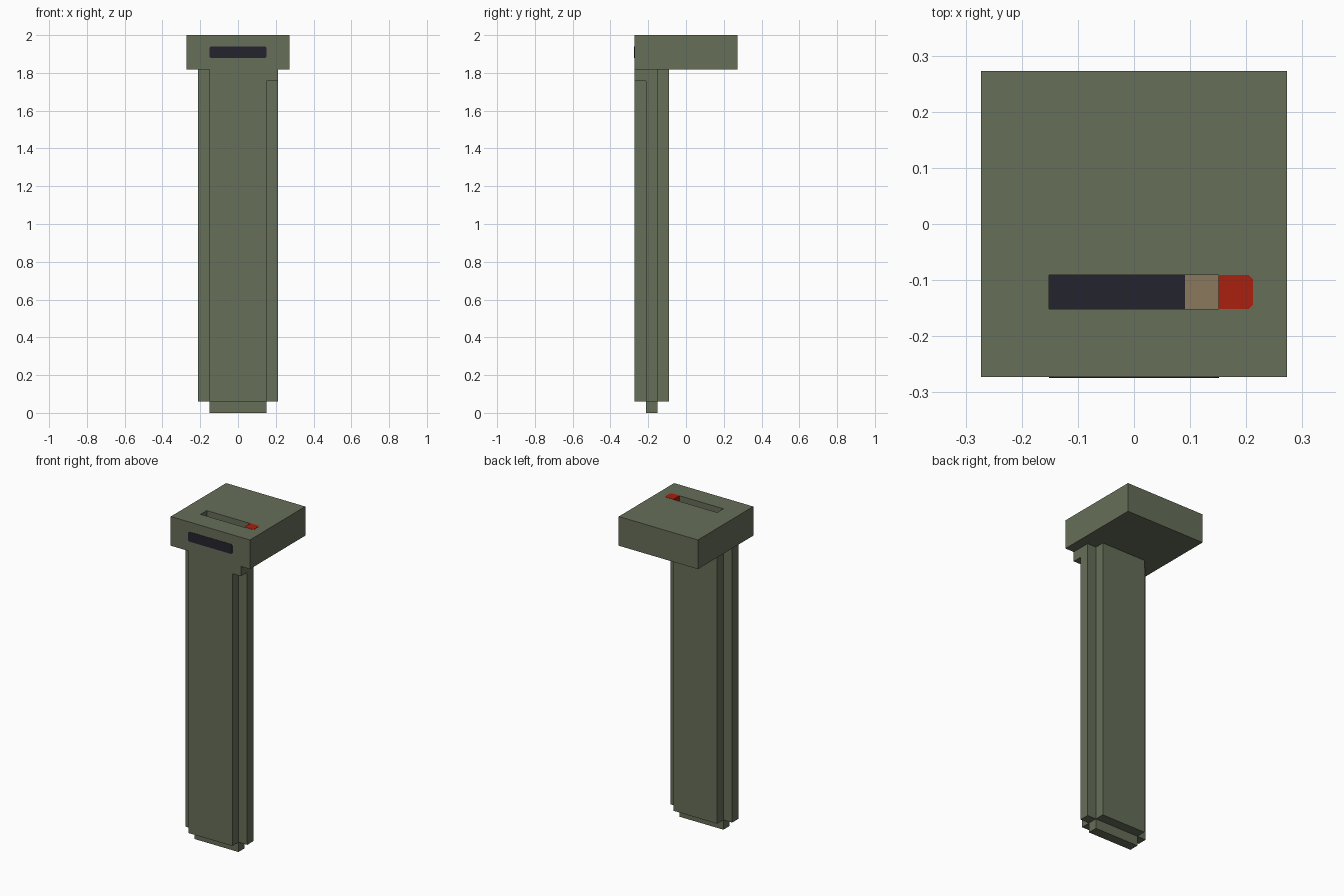
import bpy
import bmesh
from mathutils import Vector

cube = bpy.data.objects.get("Cube")
if cube:
    bpy.data.objects.remove(cube, do_unlink=True)

U = 2 / 33  # one block of the grid the model is built on


def material(name, rgb):
    mat = bpy.data.materials.new(name)
    mat.use_nodes = True
    mat.diffuse_color = (*rgb, 1)
    mat.node_tree.nodes["Principled BSDF"].inputs["Base Color"].default_value = (*rgb, 1)
    return mat


olive = material("olive green", (0.133, 0.156, 0.098))
dark = material("dark blue grey", (0.017, 0.017, 0.027))
tan = material("tan", (0.258, 0.195, 0.107))
red = material("red", (0.392, 0.0144, 0.0044))


def prism(name, outline, direction, mat):
    """Extrude a flat outline, given in grid blocks, into a solid."""
    bm = bmesh.new()
    face = bm.faces.new([bm.verts.new(Vector(p) * U) for p in outline])
    ext = bmesh.ops.extrude_face_region(bm, geom=[face])
    moved = [g for g in ext["geom"] if isinstance(g, bmesh.types.BMVert)]
    bmesh.ops.translate(bm, verts=moved, vec=Vector(direction) * U)
    bmesh.ops.recalc_face_normals(bm, faces=bm.faces)
    mesh = bpy.data.meshes.new(name)
    bm.to_mesh(mesh)
    bm.free()
    mesh.materials.append(mat)
    obj = bpy.data.objects.new(name, mesh)
    bpy.context.collection.objects.link(obj)
    return obj


def box(name, x, y, z, mat):
    outline = [(x[0], y[0], z[0]), (x[1], y[0], z[0]),
               (x[1], y[1], z[0]), (x[0], y[1], z[0])]
    return prism(name, outline, (0, 0, z[1] - z[0]), mat)


# Head block with a slot sunk into its top
slot_y = (-2.5, -1.5)
head = box("head", (-4.5, 4.5), (-4.5, 4.5), (30, 33), olive)
cutter = box("slot_cutter", (-2.5, 2.5), slot_y, (32, 34), olive)
cutter.hide_render = True
cut = head.modifiers.new("slot", 'BOOLEAN')
cut.object = cutter
cut.operation = 'DIFFERENCE'
cut.solver = 'EXACT'
bpy.context.view_layer.objects.active = head
bpy.ops.object.modifier_apply(modifier=cut.name)
bpy.data.objects.remove(cutter, do_unlink=True)

# Coloured slot floor
box("slot_floor_dark", (-2.5, 1.5), slot_y, (32, 32.05), dark)
box("slot_floor_tan", (1.5, 2.5), slot_y, (32, 32.05), tan)

# Red tip closing the end of the slot, chamfered on its outer side
c = 0.12
prism("red_tip", [(2.48, -2.5, 32), (3.5 - c, -2.5, 32), (3.5, -2.5 + c, 32),
                  (3.5, -1.5 - c, 32), (3.5 - c, -1.5, 32), (2.48, -1.5, 32)],
      (0, 0, 1.02), red)

# Dark strip on the front of the head, with clipped corners
strip = [(sx * (2.5 - dx), -4.53, 31.5 + sz * (0.5 - dz))
         for sx, sz, dx, dz in [(-1, -1, 0, c), (-1, -1, c, 0), (1, -1, c, 0), (1, -1, 0, c),
                                (1, 1, 0, c), (1, 1, c, 0), (-1, 1, c, 0), (-1, 1, 0, c)]]
prism("front_strip", strip, (0, 0.06, 0), dark)

# Long stem with a plus-shaped section, so a flange runs down each side
a, b = 2.5, 3.5
half = [(a, -4.5), (a, -3.5), (b, -3.5), (b, -2.5), (a, -2.5), (a, -1.5)]
section = half + [(-x, y) for x, y in reversed(half)]
prism("stem", [(x, y, 1) for x, y in section], (0, 0, 29), olive)

# Foot under the stem and the small catch under the head
box("foot", (-2.5, 2.5), (-3.5, -2.5), (0, 1), olive)
box("catch", (2.5, 3.5), (-4.5, -3.5), (29, 30), olive)
